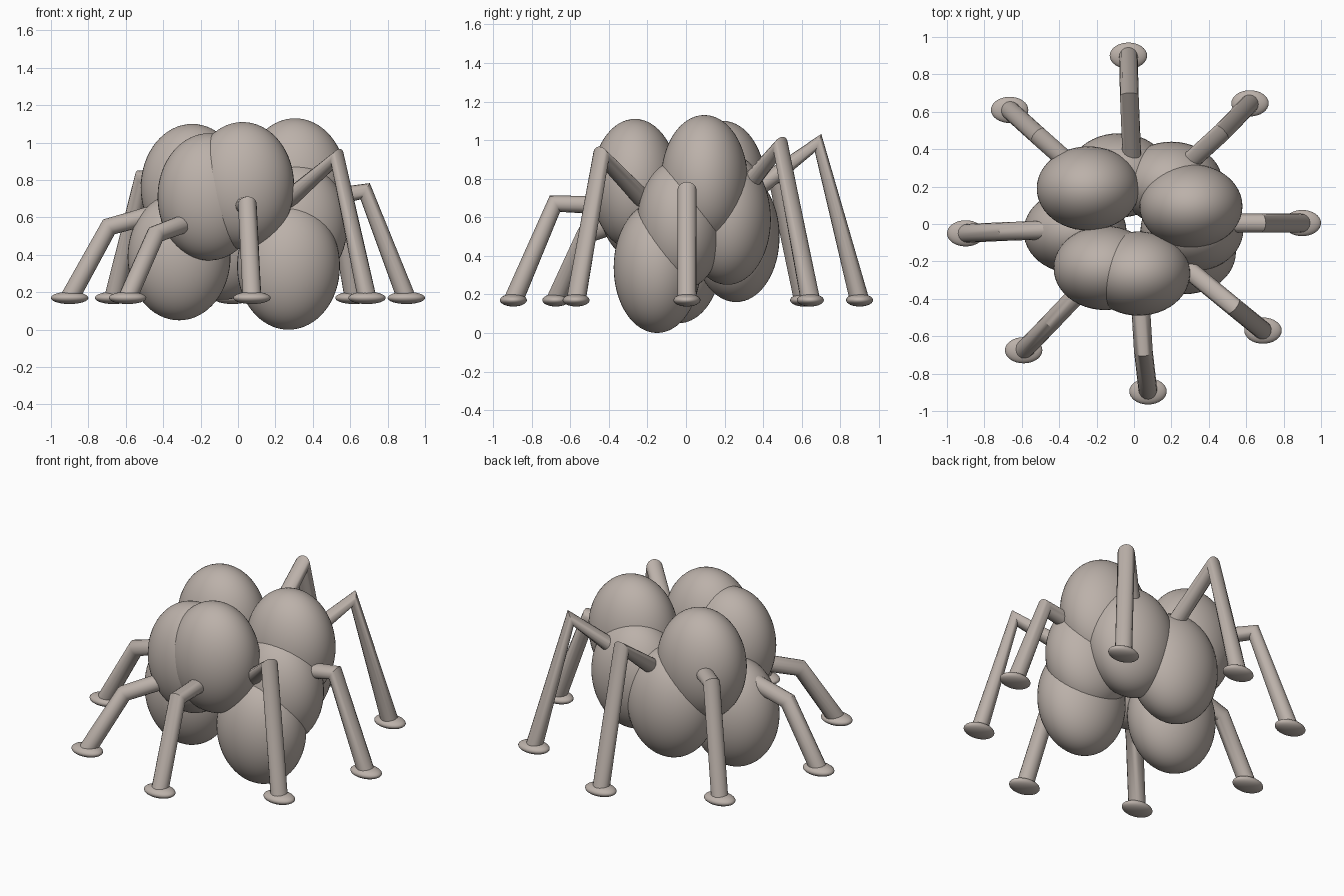
import bpy
import math
from mathutils import Vector

cube = bpy.data.objects.get("Cube")
if cube:
    bpy.data.objects.remove(cube, do_unlink=True)

# One warm grey for everything
clay = bpy.data.materials.new("warm_grey")
clay.use_nodes = True
clay.diffuse_color = (0.50, 0.44, 0.40, 1)
clay.node_tree.nodes["Principled BSDF"].inputs["Base Color"].default_value = clay.diffuse_color


def ellipsoid(name, center, radii, segments, rings):
    bpy.ops.mesh.primitive_uv_sphere_add(segments=segments, ring_count=rings, radius=1, location=center)
    obj = bpy.context.object
    obj.name = name
    obj.scale = radii
    bpy.ops.object.transform_apply(location=False, rotation=False, scale=True)
    obj.data.materials.append(clay)
    bpy.ops.object.shade_smooth()
    return obj


def tube(name, points, radius):
    curve = bpy.data.curves.new(name, "CURVE")
    curve.dimensions = "3D"
    curve.bevel_depth = radius
    curve.bevel_resolution = 6
    curve.use_fill_caps = True
    spline = curve.splines.new("POLY")
    spline.points.add(len(points) - 1)
    for point, co in zip(spline.points, points):
        point.co = (*co, 1)
    obj = bpy.data.objects.new(name, curve)
    bpy.context.collection.objects.link(obj)
    bpy.ops.object.select_all(action="DESELECT")
    obj.select_set(True)
    bpy.context.view_layer.objects.active = obj
    bpy.ops.object.convert(target="MESH")
    obj = bpy.context.object
    obj.data.materials.clear()
    obj.data.materials.append(clay)
    bpy.ops.object.shade_smooth_by_angle(angle=math.radians(40))
    return obj


# Body: a cluster of equal egg-shaped lobes
lobes = {
    "lower_right": (0.27, -0.15, 0.34),
    "lower_left": (-0.315, -0.04, 0.39),
    "middle_back": (-0.08, 0.26, 0.50),
    "middle_right": (0.31, -0.03, 0.56),
    "middle_back_right": (0.20, 0.215, 0.59),
    "upper_front_left": (-0.155, -0.235, 0.71),
    "upper_back_left": (-0.245, 0.19, 0.76),
    "upper_front": (0.025, -0.265, 0.77),
    "upper_right": (0.305, 0.095, 0.79),
}
for name, center in lobes.items():
    ellipsoid("body_lobe_" + name, center, (0.275, 0.225, 0.34), 48, 32)

# Legs: hip, knee, and foot point on the ground plane of the pads
FOOT_Z = 0.17
legs = {
    "front": ((0.03, -0.35, 0.66), (0.05, -0.68, 0.67), (0.075, -0.895)),
    "front_right": ((0.25, -0.21, 0.68), (0.53, -0.44, 0.92), (0.69, -0.57)),
    "right": ((0.45, 0.005, 0.70), (0.68, 0.005, 0.74), (0.90, 0.005)),
    "back_right": ((0.25, 0.29, 0.73), (0.47, 0.49, 0.97), (0.62, 0.645)),
    "back": ((-0.01, 0.33, 0.72), (-0.025, 0.685, 0.985), (-0.03, 0.90)),
    "back_left": ((-0.33, 0.31, 0.78), (-0.51, 0.47, 0.81), (-0.665, 0.61)),
    "left": ((-0.40, -0.03, 0.63), (-0.69, -0.04, 0.55), (-0.90, -0.05)),
    "front_left": ((-0.25, -0.32, 0.58), (-0.44, -0.52, 0.51), (-0.59, -0.675)),
}
for name, (hip, knee, foot) in legs.items():
    ankle = Vector((*foot, FOOT_Z))
    tube("leg_" + name, [hip, knee, ankle], 0.05)
    ellipsoid("foot_pad_" + name, ankle, (0.10, 0.07, 0.033), 32, 16)
